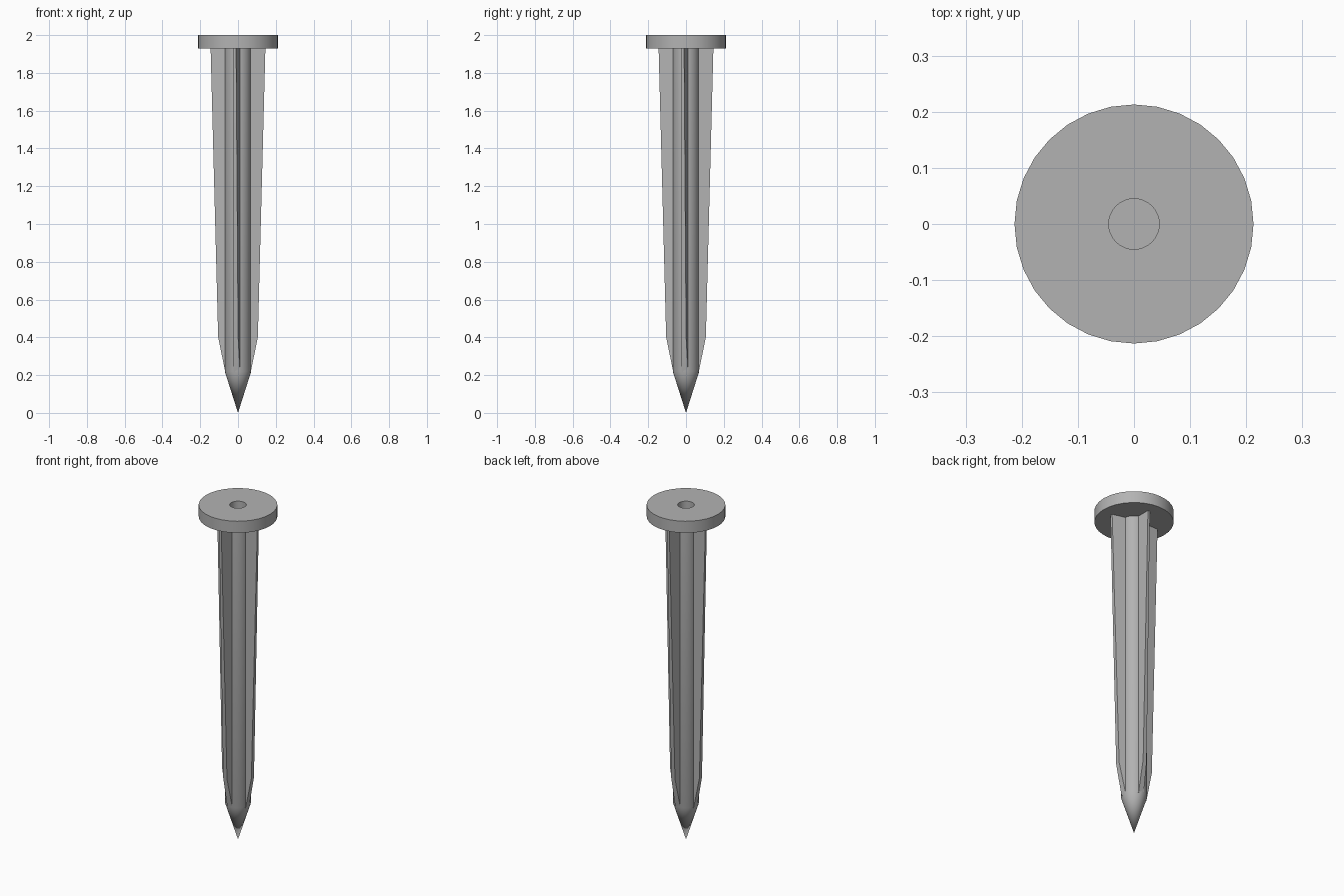
import bpy, bmesh, math
from mathutils import Matrix, Vector

cube = bpy.data.objects.get("Cube")
if cube:
    bpy.data.objects.remove(cube, do_unlink=True)

STEEL = (0.45, 0.45, 0.45, 1)
steel = bpy.data.materials.new("grey_steel")
steel.use_nodes = True
steel.diffuse_color = STEEL
steel.node_tree.nodes["Principled BSDF"].inputs["Base Color"].default_value = STEEL


def finish(name, bm):
    bmesh.ops.remove_doubles(bm, verts=bm.verts, dist=0.0001)
    bmesh.ops.recalc_face_normals(bm, faces=bm.faces)
    mesh = bpy.data.meshes.new(name)
    bm.to_mesh(mesh)
    bm.free()
    mesh.materials.append(steel)
    obj = bpy.data.objects.new(name, mesh)
    bpy.context.collection.objects.link(obj)
    bpy.ops.object.select_all(action="DESELECT")
    obj.select_set(True)
    bpy.context.view_layer.objects.active = obj
    bpy.ops.object.shade_smooth_by_angle(angle=math.radians(30))
    return obj


def lathe(name, profile, sides=32):
    """Turn a (radius, height) profile around the z axis."""
    bm = bmesh.new()
    verts = [bm.verts.new((r, 0, z)) for r, z in profile]
    edges = [bm.edges.new(pair) for pair in zip(verts, verts[1:])]
    bmesh.ops.spin(bm, geom=verts + edges, cent=(0, 0, 0), axis=(0, 0, 1),
                   angle=math.tau, steps=sides, use_merge=False)
    return finish(name, bm)


# Round head with a small blind hole in the top
HEAD_BOTTOM = 1.93
lathe("head", [(0, HEAD_BOTTOM), (0.213, HEAD_BOTTOM), (0.213, 2),
               (0.045, 2), (0.045, HEAD_BOTTOM + 0.005), (0, HEAD_BOTTOM + 0.005)])

# Round shaft with a pointed tip
lathe("shaft", [(0, 0), (0.07, 0.22), (0.07, HEAD_BOTTOM), (0, HEAD_BOTTOM)])


def fin(name, angle):
    """Wedge-shaped rib: one straight side and one slanted side."""
    bm = bmesh.new()
    inner = 0.045
    rings = []
    for reach, z in ((0.067, 0.215), (0.105, 0.4), (0.145, HEAD_BOTTOM)):
        def slanted(r):
            return 0.01 - 0.02 * (r - 0.07) / 0.075
        outline = [(-0.024, -inner), (-0.024, -reach),
                   (slanted(reach), -reach), (slanted(inner), -inner)]
        rings.append([bm.verts.new((x, y, z)) for x, y in outline])
    for low, high in zip(rings, rings[1:]):
        for i in range(4):
            j = (i + 1) % 4
            bm.faces.new((low[i], low[j], high[j], high[i]))
    bm.faces.new(rings[0])
    bm.faces.new(rings[-1])
    bm.transform(Matrix.Rotation(angle, 4, "Z"))
    finish(name, bm)


# Four fins around the shaft
for i, side in enumerate(("front", "left", "back", "right")):
    fin(side + "_fin", i * math.pi / 2)
